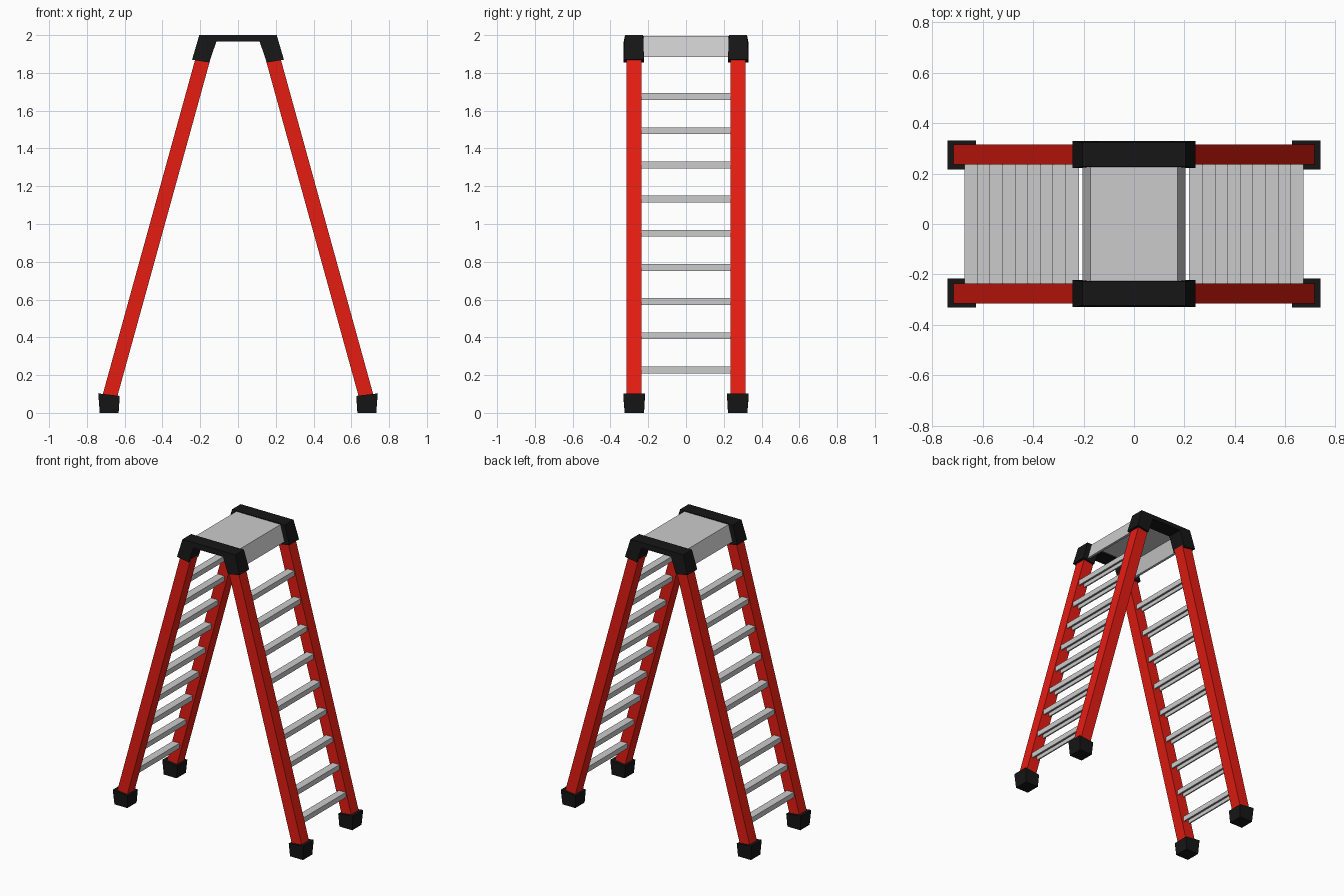
import bpy, bmesh

if "Cube" in bpy.data.objects:
    bpy.data.objects.remove(bpy.data.objects["Cube"])

SLOPE = 0.276          # rail lean: x lost per unit of height


def rail_x(z):
    return 0.703 - SLOPE * z


def material(name, rgb):
    m = bpy.data.materials.new(name)
    m.diffuse_color = (*rgb, 1)
    m.use_nodes = True
    m.node_tree.nodes["Principled BSDF"].inputs["Base Color"].default_value = m.diffuse_color
    return m


red = material("red", (0.78, 0.012, 0.006))
black = material("black", (0.008, 0.008, 0.008))


def finish(name, bm, mat=None):
    bmesh.ops.recalc_face_normals(bm, faces=bm.faces)
    me = bpy.data.meshes.new(name)
    bm.to_mesh(me)
    bm.free()
    ob = bpy.data.objects.new(name, me)
    bpy.context.collection.objects.link(ob)
    if mat:
        me.materials.append(mat)
    return ob


def extrude_xz(name, profile, y0, y1, mat=None):
    """Extrude a closed (x, z) profile along y."""
    bm = bmesh.new()
    face = bm.faces.new([bm.verts.new((x, y0, z)) for x, z in profile])
    ext = bmesh.ops.extrude_face_region(bm, geom=[face])
    for v in ext["geom"]:
        if isinstance(v, bmesh.types.BMVert):
            v.co.y = y1
    return finish(name, bm, mat)


def loft(name, rings, mat):
    """Closed solid through equally long rings of points."""
    bm = bmesh.new()
    loops = [[bm.verts.new(p) for p in r] for r in rings]
    n = len(loops[0])
    for a, b in zip(loops, loops[1:]):
        for i in range(n):
            bm.faces.new((a[i], a[(i + 1) % n], b[(i + 1) % n], b[i]))
    bm.faces.new(loops[0])
    bm.faces.new(loops[-1])
    return finish(name, bm, mat)


def mirror(ob, x, y):
    m = ob.modifiers.new("Mirror", 'MIRROR')
    m.use_axis = (x, y, False)
    m.use_clip = False
    m.use_mirror_merge = False


# Four leaning rails
z0, z1, h = 0.05, 1.92, 0.04
rail = extrude_xz("rails", [(rail_x(z0) - h, z0), (rail_x(z0) + h, z0),
                            (rail_x(z1) + h, z1), (rail_x(z1) - h, z1)],
                  0.235, 0.316, red)
mirror(rail, True, True)

# Rubber feet: slightly flared, with a tilted top
foot = loft("feet", [
    [(0.632, 0.222, 0), (0.732, 0.222, 0), (0.732, 0.325, 0), (0.632, 0.325, 0)],
    [(0.626, 0.217, 0.09), (0.740, 0.217, 0.103),
     (0.740, 0.332, 0.103), (0.626, 0.332, 0.09)]], black)
mirror(foot, True, True)

# Top brackets: bar with a socket at each end
outer = [(0.205, 2.0), (0.243, 1.87), (0.152, 1.855), (0.115, 1.965)]
bracket = extrude_xz("top_brackets",
                     outer + [(-x, z) for x, z in reversed(outer)],
                     0.222, 0.33, black)
for v in bracket.data.vertices:         # slight taper towards the top
    if v.co.z > 1.99:
        v.co.y += 0.005 if v.co.y < 0.27 else -0.007
mirror(bracket, False, True)

# Platform: bent sheet, open underneath
side = [(0.172, 1.995), (0.205, 1.883), (0.188, 1.883), (0.158, 1.978)]
extrude_xz("platform", side + [(-x, z) for x, z in reversed(side)], -0.235, 0.235)

# Rungs: channels open underneath
for i in range(9):
    z = 0.227 + 0.181 * i
    c, w, t, hh = rail_x(z) + 0.005, 0.027, 0.01, 0.018
    rung = extrude_xz(f"rungs_{i + 1}", [
        (c - w, z + hh), (c + w, z + hh), (c + w, z - hh), (c + w - t, z - hh),
        (c + w - t, z + hh - t), (c - w + t, z + hh - t),
        (c - w + t, z - hh), (c - w, z - hh)], -0.238, 0.238)
    mirror(rung, True, False)
